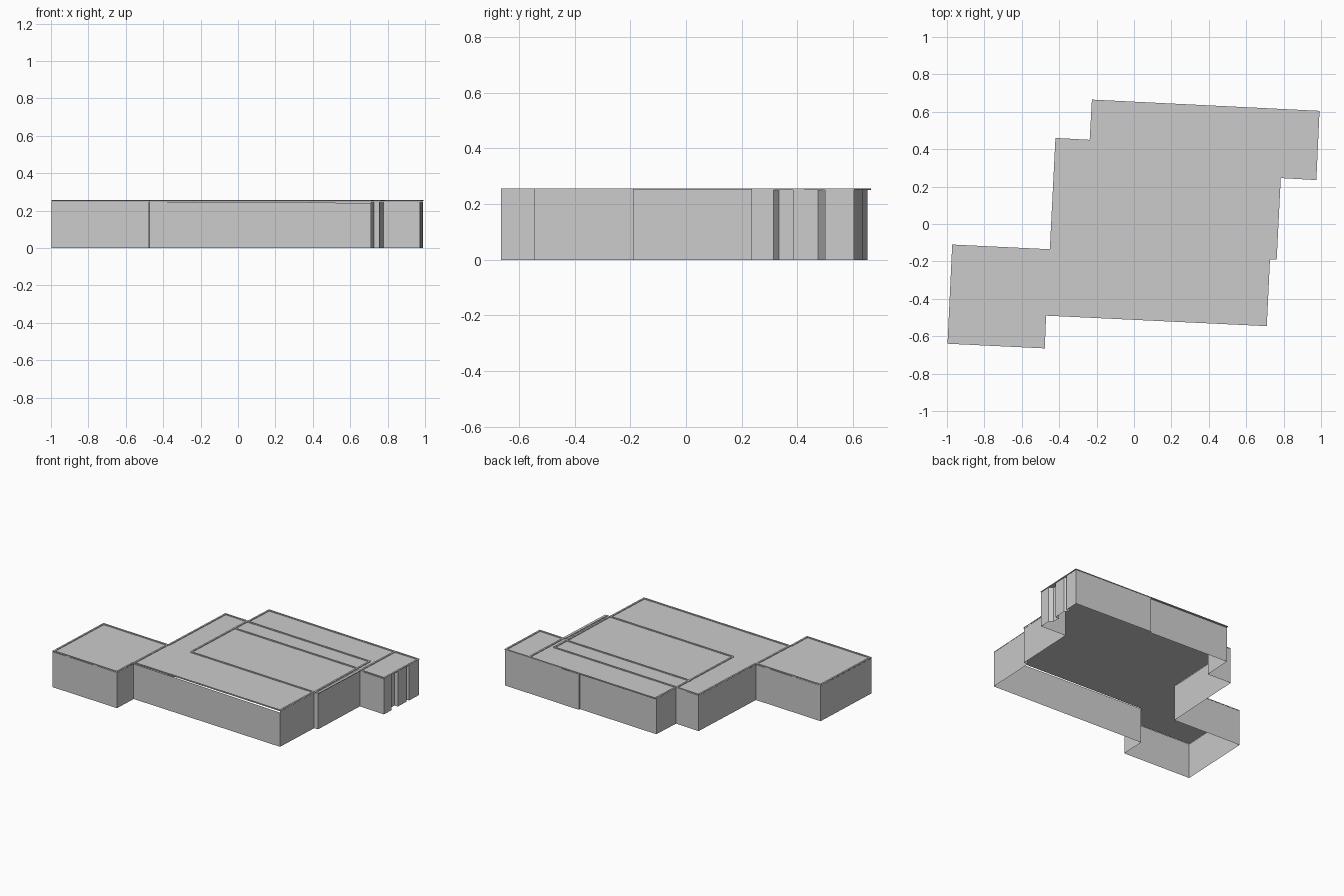
import bpy, bmesh
from mathutils import Vector

if "Cube" in bpy.data.objects:
    bpy.data.objects.remove(bpy.data.objects["Cube"])

ROOF_Z = 0.251
KERB_TOP = 0.256

# Roof outline, counter-clockwise not required
ROOF = [(-0.972, -0.11), (-0.45, -0.135), (-0.42, 0.46), (-0.237, 0.45),
        (-0.225, 0.665), (0.992, 0.605), (0.975, 0.235), (0.777, 0.246),
        (0.757, -0.19), (0.727, -0.19), (0.71, -0.546), (-0.47, -0.49),
        (-0.477, -0.665), (-0.997, -0.64)]

# Wall plan: stepped back wall and recessed east end
WALLS = [(-0.972, -0.11), (-0.45, -0.135), (-0.42, 0.46), (-0.237, 0.45),
         (-0.226, 0.653), (0.39, 0.622), (0.391, 0.634), (0.988, 0.603),
         (0.984, 0.5), (0.957, 0.5), (0.98, 0.475), (0.977, 0.385),
         (0.95, 0.385), (0.95, 0.335), (0.976, 0.315), (0.972, 0.235),
         (0.777, 0.246), (0.757, -0.19), (0.727, -0.19), (0.71, -0.546),
         (-0.47, -0.49), (-0.477, -0.665), (-0.997, -0.64)]
FRONT_WALL = 19


def finish(bm, name):
    bmesh.ops.recalc_face_normals(bm, faces=bm.faces)
    mesh = bpy.data.meshes.new(name)
    bm.to_mesh(mesh)
    bm.free()
    obj = bpy.data.objects.new(name, mesh)
    bpy.context.collection.objects.link(obj)
    return obj


def wall_shell(name, pts):
    """Open sheet walls, with a slit under the roof along the front."""
    bm = bmesh.new()
    for i, a in enumerate(pts):
        b = pts[(i + 1) % len(pts)]
        tops = (0.241, 0.248) if i == FRONT_WALL else (0.25, 0.25)
        co = [(*a, 0), (*b, 0), (*b, tops[1]), (*a, tops[0])]
        bm.faces.new([bm.verts.new(c) for c in co])
    bmesh.ops.remove_doubles(bm, verts=bm.verts, dist=1e-5)
    return finish(bm, name)


def roof_sheet(name, pts):
    bm = bmesh.new()
    f = bm.faces.new([bm.verts.new((x, y, ROOF_Z)) for x, y in pts])
    if f.calc_area() and f.normal.z <= 0:
        f.normal_update()
        if f.normal.z < 0:
            f.normal_flip()
    mesh = bpy.data.meshes.new(name)
    bm.to_mesh(mesh)
    bm.free()
    obj = bpy.data.objects.new(name, mesh)
    bpy.context.collection.objects.link(obj)
    return obj


def kerbs(name, segments, width=0.012):
    """Thin raised strips along roof lines."""
    bm = bmesh.new()
    for a, b in segments:
        a, b = Vector(a), Vector(b)
        d = (b - a).normalized() * width / 2
        n = Vector((-d.y, d.x))
        quad = [a + n, a - n, b - n, b + n]
        lo = [bm.verts.new((p.x, p.y, ROOF_Z)) for p in quad]
        hi = [bm.verts.new((p.x, p.y, KERB_TOP)) for p in quad]
        bm.faces.new(hi)
        for i in range(4):
            j = (i + 1) % 4
            bm.faces.new((lo[i], lo[j], hi[j], hi[i]))
    return finish(bm, name)


wall_shell("outer_walls", WALLS)
roof_sheet("flat_roof", ROOF)

# Raised edge around the roof, pulled slightly inward
edge = []
for i, a in enumerate(ROOF):
    a, b = Vector(a), Vector(ROOF[(i + 1) % len(ROOF)])
    d = (b - a).normalized()
    inward = Vector((d.y, -d.x)) * 0.006
    edge.append((a + inward, b + inward))
kerbs("roof_edge", edge)

# Inner panel lines: centre panel, upper strip, wing joints
kerbs("roof_panel_lines", [
    ((-0.266, -0.143), (-0.237, 0.45)),
    ((-0.266, -0.143), (0.727, -0.19)),
    ((-0.254, 0.311), (0.745, 0.265)),
    ((-0.237, 0.442), (0.75, 0.395)),
    ((0.727, -0.19), (0.75, 0.395)),
    ((0.757, -0.19), (0.797, 0.612)),
    ((-0.45, -0.135), (-0.47, -0.49)),
])
